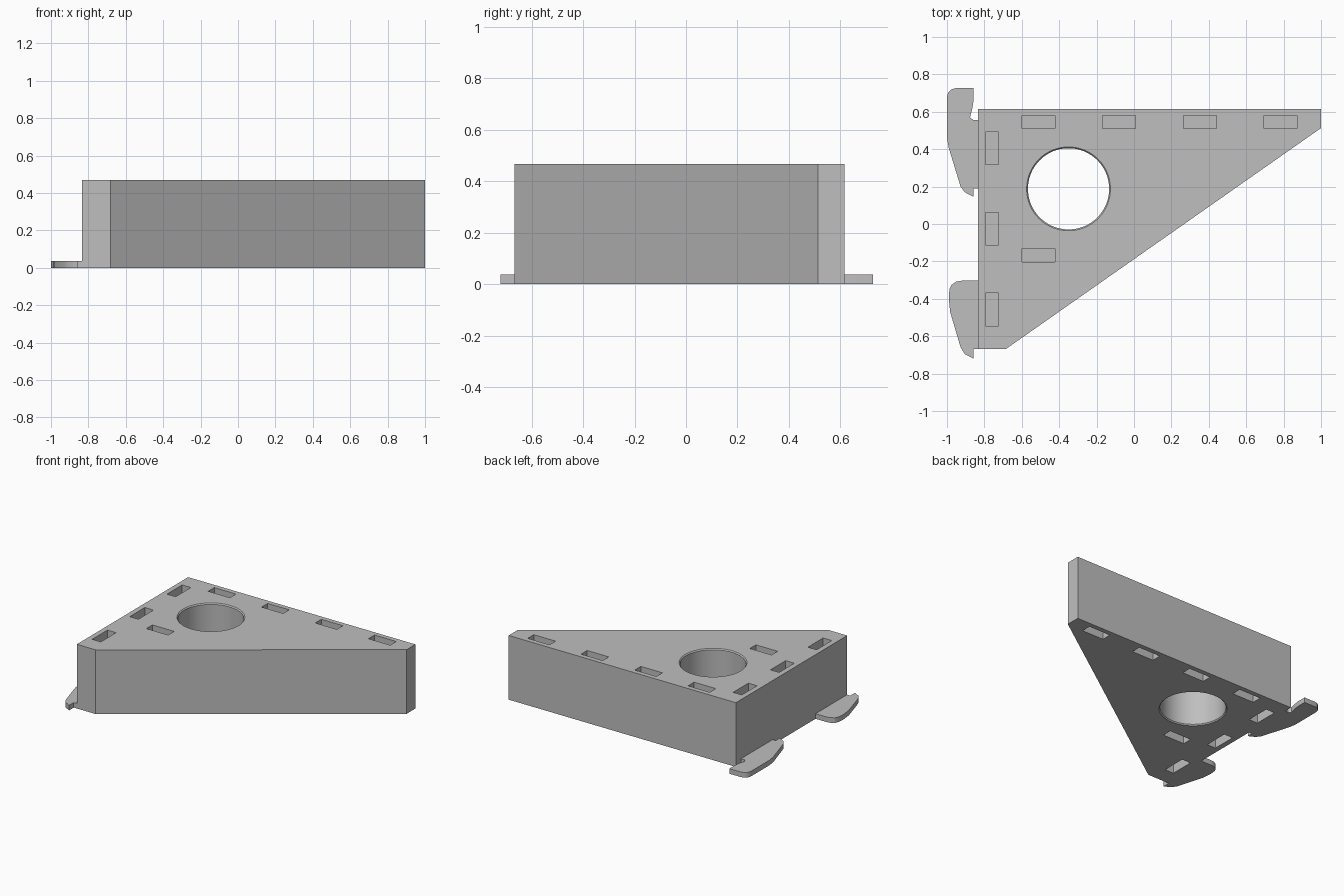
import bpy, bmesh, math
from mathutils import Matrix

cube = bpy.data.objects.get("Cube")
if cube:
    bpy.data.objects.remove(cube, do_unlink=True)

GREY = (0.52, 0.52, 0.52, 1)
mat = bpy.data.materials.new("plain_grey")
mat.use_nodes = True
mat.diffuse_color = GREY
mat.node_tree.nodes["Principled BSDF"].inputs["Base Color"].default_value = GREY

HEIGHT, HOOK_HEIGHT, SLOT_DEPTH = 0.468, 0.037, 0.1
SLOT_LENGTH, SLOT_WIDTH = 0.175, 0.07


def finish(name, bm):
    bmesh.ops.recalc_face_normals(bm, faces=bm.faces)
    mesh = bpy.data.meshes.new(name)
    bm.to_mesh(mesh)
    bm.free()
    mesh.materials.append(mat)
    obj = bpy.data.objects.new(name, mesh)
    bpy.context.collection.objects.link(obj)
    return obj


def prism(name, outline, height):
    bm = bmesh.new()
    low = [bm.verts.new((x, y, 0)) for x, y in outline]
    high = [bm.verts.new((x, y, height)) for x, y in outline]
    bm.faces.new(low)
    bm.faces.new(high)
    for i in range(len(low)):
        j = (i + 1) % len(low)
        bm.faces.new((low[i], low[j], high[j], high[i]))
    return finish(name, bm)


def smooth(obj):
    bpy.ops.object.select_all(action="DESELECT")
    obj.select_set(True)
    bpy.context.view_layer.objects.active = obj
    bpy.ops.object.shade_smooth_by_angle(angle=math.radians(30))


def cut(target, cutter):
    mod = target.modifiers.new("cut", "BOOLEAN")
    mod.operation = "DIFFERENCE"
    mod.solver = "EXACT"
    mod.object = cutter
    cutter.hide_render = True
    bpy.context.view_layer.objects.active = target
    bpy.ops.object.modifier_apply(modifier=mod.name)
    bpy.data.objects.remove(cutter, do_unlink=True)


# Wedge body with clipped corners
body = prism("wedge_body", [(-0.833, 0.615), (1, 0.615), (1, 0.513),
                            (-0.683, -0.667), (-0.833, -0.667)], HEIGHT)

# Round through hole with a fine chamfer at both rims
bm = bmesh.new()
R, RIM = 0.217, 0.224
rings = []
for z, r in ((-0.02, RIM), (0, RIM), (0.008, R),
             (HEIGHT - 0.008, R), (HEIGHT, RIM), (HEIGHT + 0.02, RIM)):
    ring = bmesh.ops.create_circle(bm, segments=96, radius=r,
                                   matrix=Matrix.Translation((-0.35, 0.188, z)))
    rings.append(ring["verts"])
for a, b in zip(rings, rings[1:]):
    for i in range(len(a)):
        j = (i + 1) % len(a)
        bm.faces.new((a[i], a[j], b[j], b[i]))
bm.faces.new(rings[0])
bm.faces.new(rings[-1])
cut(body, finish("hole_cutter", bm))

# Blind slots, repeated on the top and the underside
slots = [(x, 0.545, False) for x in (-0.51, -0.08, 0.353, 0.783)]
slots += [(-0.76, y, True) for y in (0.405, -0.025, -0.457)]
slots.append((-0.51, -0.167, False))
bm = bmesh.new()
for x, y, turned in slots:
    size = (SLOT_WIDTH, SLOT_LENGTH) if turned else (SLOT_LENGTH, SLOT_WIDTH)
    for z in (0, HEIGHT):
        bmesh.ops.create_cube(bm, size=1, matrix=Matrix.Translation((x, y, z))
                              @ Matrix.Diagonal((*size, SLOT_DEPTH * 2, 1)))
cut(body, finish("slot_cutter", bm))
smooth(body)

# Flat connector hooks along the left edge
back_hook = prism("back_hook", [
    (-0.833, 0.557), (-0.86, 0.557), (-0.877, 0.57), (-0.865, 0.615),
    (-0.858, 0.66), (-0.858, 0.727), (-0.95, 0.727), (-0.975, 0.72),
    (-0.993, 0.703), (-1, 0.68), (-1, 0.46), (-0.99, 0.405),
    (-0.927, 0.2), (-0.905, 0.17), (-0.858, 0.145), (-0.858, 0.19),
    (-0.833, 0.19)], HOOK_HEIGHT)
front_hook = prism("front_hook", [
    (-0.833, -0.303), (-0.92, -0.303), (-0.95, -0.308), (-0.975, -0.325),
    (-0.987, -0.35), (-0.99, -0.4), (-0.983, -0.47), (-0.927, -0.66),
    (-0.905, -0.695), (-0.858, -0.72), (-0.858, -0.667), (-0.833, -0.667)],
    HOOK_HEIGHT)
for hook in (back_hook, front_hook):
    smooth(hook)
